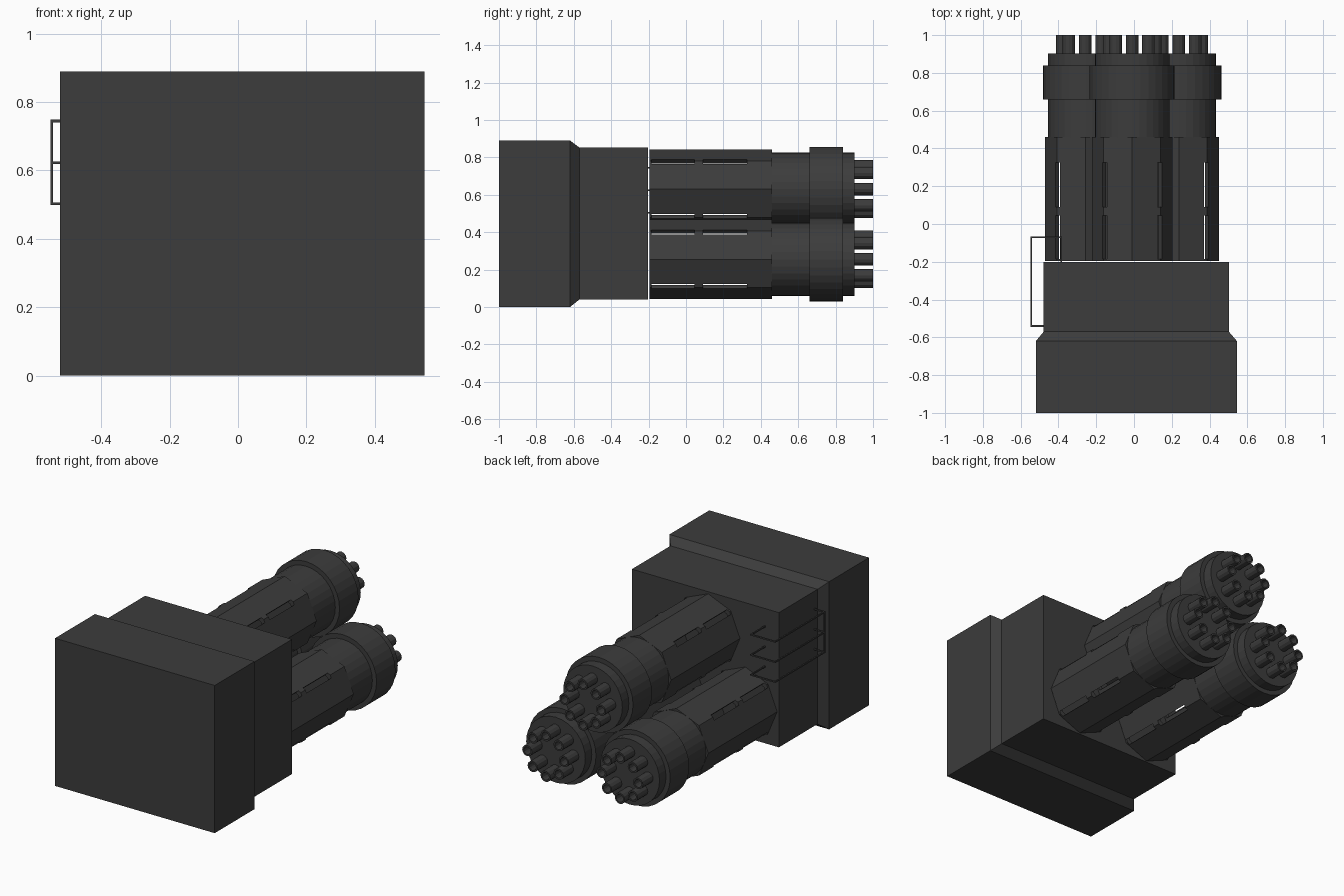
import bpy, bmesh
from math import cos, sin, pi
from mathutils import Matrix, Vector

if "Cube" in bpy.data.objects:
    bpy.data.objects.remove(bpy.data.objects["Cube"])

mat = bpy.data.materials.new("dark_metal")
mat.diffuse_color = (0.045, 0.045, 0.045, 1)
mat.use_nodes = True
mat.node_tree.nodes["Principled BSDF"].inputs["Base Color"].default_value = mat.diffuse_color


def finish(name, bm):
    bmesh.ops.recalc_face_normals(bm, faces=bm.faces)
    me = bpy.data.meshes.new(name)
    bm.to_mesh(me)
    bm.free()
    me.materials.append(mat)
    ob = bpy.data.objects.new(name, me)
    bpy.context.collection.objects.link(ob)
    return ob


def lathe(bm, cx, cz, profile, n, closed=False):
    """Revolve (radius, y) points about the y axis; cap or close the profile."""
    rings = [[bm.verts.new((cx + r * cos(2 * pi * i / n), y, cz + r * sin(2 * pi * i / n)))
              for i in range(n)] for r, y in profile]
    pairs = list(zip(rings, rings[1:]))
    if closed:
        pairs.append((rings[-1], rings[0]))
    else:
        bm.faces.new(rings[0])
        bm.faces.new(rings[-1])
    for a, b in pairs:
        for i in range(n):
            j = (i + 1) % n
            bm.faces.new((a[i], a[j], b[j], b[i]))


def box(bm, lo, hi, rot=Matrix()):
    lo, hi = Vector(lo), Vector(hi)
    m = rot @ Matrix.Translation((lo + hi) / 2) @ Matrix.Diagonal((*(hi - lo), 1))
    bmesh.ops.create_cube(bm, size=1, matrix=m)


# Stepped housing: rectangular sections lofted along y
bm = bmesh.new()
sections = [(-1, -.52, .545, 0, .89), (-.62, -.52, .545, 0, .89),
            (-.57, -.478, .502, .04, .852), (-.202, -.478, .502, .04, .852)]
loops = [[bm.verts.new(p) for p in ((x0, y, z0), (x1, y, z0), (x1, y, z1), (x0, y, z1))]
         for y, x0, x1, z0, z1 in sections]
for a, b in zip(loops, loops[1:]):
    for i in range(4):
        j = (i + 1) % 4
        bm.faces.new((a[i], a[j], b[j], b[i]))
bm.faces.new(loops[0])
bm.faces.new(loops[-1])
finish("housing", bm)

for side, cx, cz in (("left", -.258, .255), ("right", .237, .255), ("top", -.01, .63)):
    # Octagonal hollow shroud
    bm = bmesh.new()
    lathe(bm, cx, cz, [(.213, -.196), (.213, .46), (.185, .46), (.185, -.196)], 8, closed=True)
    shroud = finish(side + "_shroud", bm)

    # Vent slots cut through the diagonal corners
    bm = bmesh.new()
    for k in range(4):
        rot = Matrix.Translation((cx, 0, cz)) @ Matrix.Rotation(pi / 4 + k * pi / 2, 4, 'Y')
        for y0, y1 in ((-.185, .045), (.09, .325)):
            box(bm, (.12, y0, -.017), (.3, y1, .017), rot)
    cutter = finish("slot_cutter", bm)
    cutter.hide_render = True
    mod = shroud.modifiers.new("slots", 'BOOLEAN')
    mod.operation, mod.solver, mod.object = 'DIFFERENCE', 'EXACT', cutter
    bpy.context.view_layer.objects.active = shroud
    bpy.ops.object.modifier_apply(modifier=mod.name)
    bpy.data.objects.remove(cutter)

    # Round collar and muzzle block
    bm = bmesh.new()
    lathe(bm, cx, cz, [(.197, .455), (.197, .66), (.225, .66), (.225, .84),
                       (.197, .84), (.197, .902)], 32)
    finish(side + "_muzzle_block", bm)

    # Ring of eight hollow tubes
    bm = bmesh.new()
    for k in range(8):
        a = k * pi / 4
        lathe(bm, cx + .122 * cos(a), cz + .122 * sin(a),
              [(.033, .89), (.033, 1), (.023, 1), (.023, .905)], 12)
    finish(side + "_tubes", bm)

# Wire guard on the left side of the housing
bm = bmesh.new()
w = .004
path = [(-.47, -.54), (-.545, -.54), (-.545, -.07), (-.385, -.07), (-.385, -.21)]
for z in (.745, .623, .503):
    for (x0, y0), (x1, y1) in zip(path, path[1:]):
        box(bm, (min(x0, x1) - w, min(y0, y1) - w, z - w),
            (max(x0, x1) + w, max(y0, y1) + w, z + w))
box(bm, (-.545 - w, -.54 - w, .503), (-.545 + w, -.54 + w, .745))
finish("wire_guard", bm)
